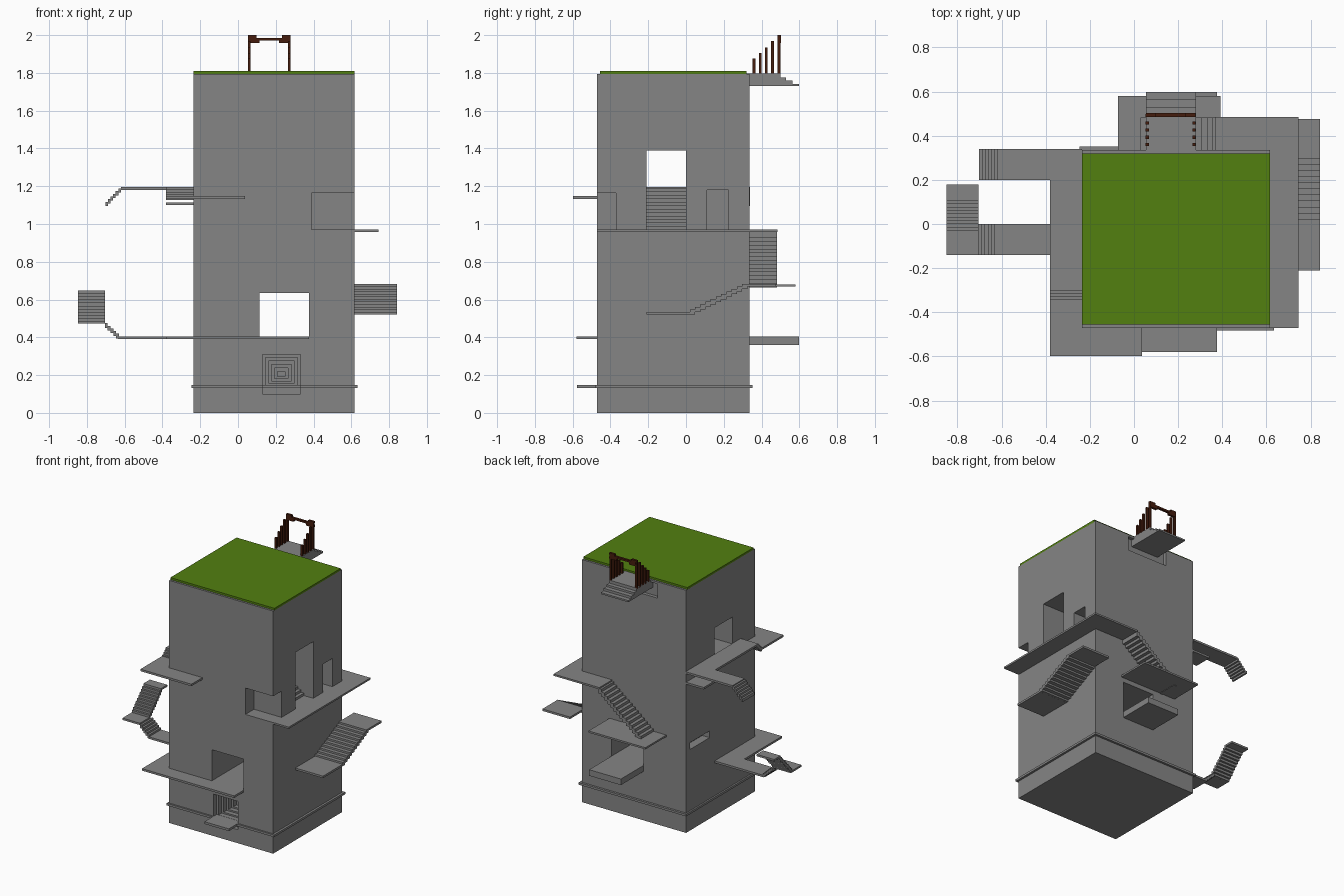
import bpy, bmesh

cube = bpy.data.objects.get("Cube")
if cube:
    bpy.data.objects.remove(cube, do_unlink=True)


def material(name, rgb):
    m = bpy.data.materials.new(name)
    m.use_nodes = True
    m.diffuse_color = (*rgb, 1)
    bsdf = next(n for n in m.node_tree.nodes if n.type == 'BSDF_PRINCIPLED')
    bsdf.inputs["Base Color"].default_value = (*rgb, 1)
    return m


STONE = material("grey stone", (0.235, 0.235, 0.235))
GRASS = material("grass green", (0.085, 0.215, 0.005))
WOOD = material("dark brown wood", (0.06, 0.012, 0.004))


def boxes(name, mat, *bounds):
    """One object made of boxes, each given as (x0, x1, y0, y1, z0, z1)."""
    bm = bmesh.new()
    for b in bounds:
        vs = bmesh.ops.create_cube(bm, size=1)["verts"]
        for v in vs:
            for i in range(3):
                lo, hi = b[2 * i], b[2 * i + 1]
                v.co[i] = (lo + hi) / 2 + v.co[i] * (hi - lo)
    me = bpy.data.meshes.new(name)
    bm.to_mesh(me)
    bm.free()
    ob = bpy.data.objects.new(name, me)
    me.materials.append(mat)
    bpy.context.collection.objects.link(ob)
    return ob


def stairs(name, axis, start, end, side, z0, z1, n, thick=0.03, base=None):
    """Flight along axis 'x' or 'y'; tread tops run from z0 to z1."""
    run, rise = (end - start) / n, (z1 - z0) / n
    steps = []
    for i in range(n):
        a, b = sorted((start + i * run, start + (i + 1) * run))
        top = z0 + (i + (1 if rise > 0 else 0.5)) * rise
        low = top - thick if base is None else base
        span = (a, b, *side) if axis == 'x' else (*side, a, b)
        steps.append((*span, low, top))
    return boxes(name, STONE, *steps)


def carve(ob, *bounds):
    """Cut box-shaped openings out of an object."""
    bpy.context.view_layer.objects.active = ob
    for b in bounds:
        cutter = boxes("cutter", STONE, b)
        cutter.hide_render = True
        mod = ob.modifiers.new("opening", 'BOOLEAN')
        mod.operation, mod.solver, mod.object = 'DIFFERENCE', 'EXACT', cutter
        bpy.ops.object.modifier_apply(modifier=mod.name)
        bpy.data.objects.remove(cutter, do_unlink=True)


# Tower extents
L, R, F, B, H = -0.235, 0.617, -0.47, 0.335, 1.795

# Tower with its passages, corner notch and recesses
tower = boxes("tower", STONE, (L, R, F, B, 0, H))
carve(tower,
      (0.115, 0.375, -0.7, 0.7, 0.405, 0.635),      # front to back passage
      (-0.5, 0.9, -0.21, 0.0, 1.19, 1.39),          # side to side passage
      (0.25, 0.9, -0.21, 0.0, 0.97, 1.25),          # stairwell
      (0.39, 0.9, -0.7, -0.37, 0.97, 1.165),        # corner notch
      (0.45, 0.9, 0.11, 0.225, 0.97, 1.18),         # small doorway
      (-0.5, L + 0.06, 0.06, 0.287, 0.60, 0.65),    # left wall slot
      (0.0, 0.33, 0.31, 0.7, 1.675, 1.78))          # recess behind bridge

# Entrance narrowing inwards in nested steps
for i in range(6):
    floor = 0.10 if i == 0 else 0.148 + 0.011 * (i - 1)
    carve(tower, (0.13 + 0.016 * i, 0.33 - 0.016 * i, -0.7, F + 0.035 * (i + 1),
                  floor, 0.31 - 0.018 * i))

boxes("grass_roof", GRASS, (L, R, -0.455, 0.32, H - 0.005, 1.81))
boxes("base_band", STONE, (L - 0.012, R + 0.016, F - 0.012, B + 0.016, 0.131, 0.147))
boxes("entrance_landing", STONE, (0.13, 0.33, -0.578, F, 0.131, 0.148))

# Lower walkway: front, left side and left arm
boxes("lower_walkway", STONE,
      (-0.38, 0.375, -0.58, F, 0.39, 0.405),
      (-0.38, L, F, 0.0, 0.39, 0.405),
      (-0.635, -0.38, -0.14, 0.0, 0.39, 0.405))
stairs("lower_arm_stairs", 'x', -0.63, -0.705, (-0.14, 0.0), 0.405, 0.475, 5, 0.025)
boxes("left_low_landing", STONE, (-0.848, -0.705, -0.14, -0.03, 0.472, 0.486))
stairs("left_flight", 'y', -0.03, 0.12, (-0.848, -0.705), 0.486, 0.648, 10)
boxes("left_high_landing", STONE, (-0.848, -0.705, 0.115, 0.18, 0.634, 0.648))

# Upper walkway: front, steps, left side and left arm
boxes("upper_front_walkway", STONE,
      (-0.38, 0.037, -0.598, F, 1.133, 1.148),
      (-0.38, L, F, -0.335, 1.133, 1.148))
stairs("upper_steps", 'y', -0.345, -0.29, (-0.38, L), 1.143, 1.195, 4)
boxes("upper_left_walkway", STONE,
      (-0.38, L, -0.30, 0.34, 1.18, 1.195),
      (-0.62, -0.38, 0.2, 0.34, 1.18, 1.195))
stairs("upper_arm_stairs", 'x', -0.62, -0.702, (0.2, 0.34), 1.195, 1.11, 6, 0.022)
boxes("hanging_ledge", STONE, (-0.38, L, 0.2, 0.335, 1.10, 1.115))

# Right walkway wrapping round to the back, with its stairs
boxes("right_walkway", STONE,
      (R, 0.745, F, 0.485, 0.958, 0.971),
      (0.37, R, B, 0.485, 0.958, 0.971))
stairs("back_flight", 'x', 0.38, 0.03, (B, 0.483), 0.971, 0.69, 14, 0.035)
boxes("back_landing", STONE, (-0.073, 0.392, B, 0.58, 0.668, 0.681))
boxes("back_block", STONE, (0.115, 0.375, B - 0.01, 0.597, 0.36, 0.405))
stairs("stairwell_steps", 'x', 0.54, 0.25, (-0.21, 0.0), 0.97, 1.19, 12, base=0.965)

# Right lower flight
boxes("right_low_landing", STONE, (R, 0.843, -0.21, 0.03, 0.52, 0.535))
stairs("right_flight", 'y', 0.02, 0.325, (R, 0.843), 0.535, 0.683, 11, 0.028)
boxes("right_high_landing", STONE, (R, 0.843, 0.31, 0.475, 0.668, 0.683))

# Bridge on the back of the roof, stepping down
boxes("roof_bridge", STONE,
      (0.055, 0.28, 0.31, 0.50, 1.73, 1.797),
      (0.055, 0.28, 0.50, 0.53, 1.73, 1.775),
      (0.055, 0.28, 0.53, 0.563, 1.73, 1.76),
      (0.055, 0.28, 0.563, 0.597, 1.73, 1.742))

# Railing posts rising to a gate
posts = []
for y, top in ((0.36, 1.875), (0.393, 1.905), (0.425, 1.935), (0.458, 1.97), (0.492, 2.0)):
    for x in (0.06, 0.272):
        posts.append((x - 0.007, x + 0.007, y - 0.007, y + 0.007, 1.79, top))
boxes("railing_posts", WOOD, *posts)
boxes("gate_beam", WOOD,
      (0.06, 0.272, 0.485, 0.502, 1.972, 1.986),
      (0.055, 0.098, 0.485, 0.502, 1.986, 2.0),
      (0.234, 0.278, 0.485, 0.502, 1.986, 2.0),
      (0.055, 0.115, 0.485, 0.502, 1.957, 1.973),
      (0.217, 0.278, 0.485, 0.502, 1.957, 1.973))
